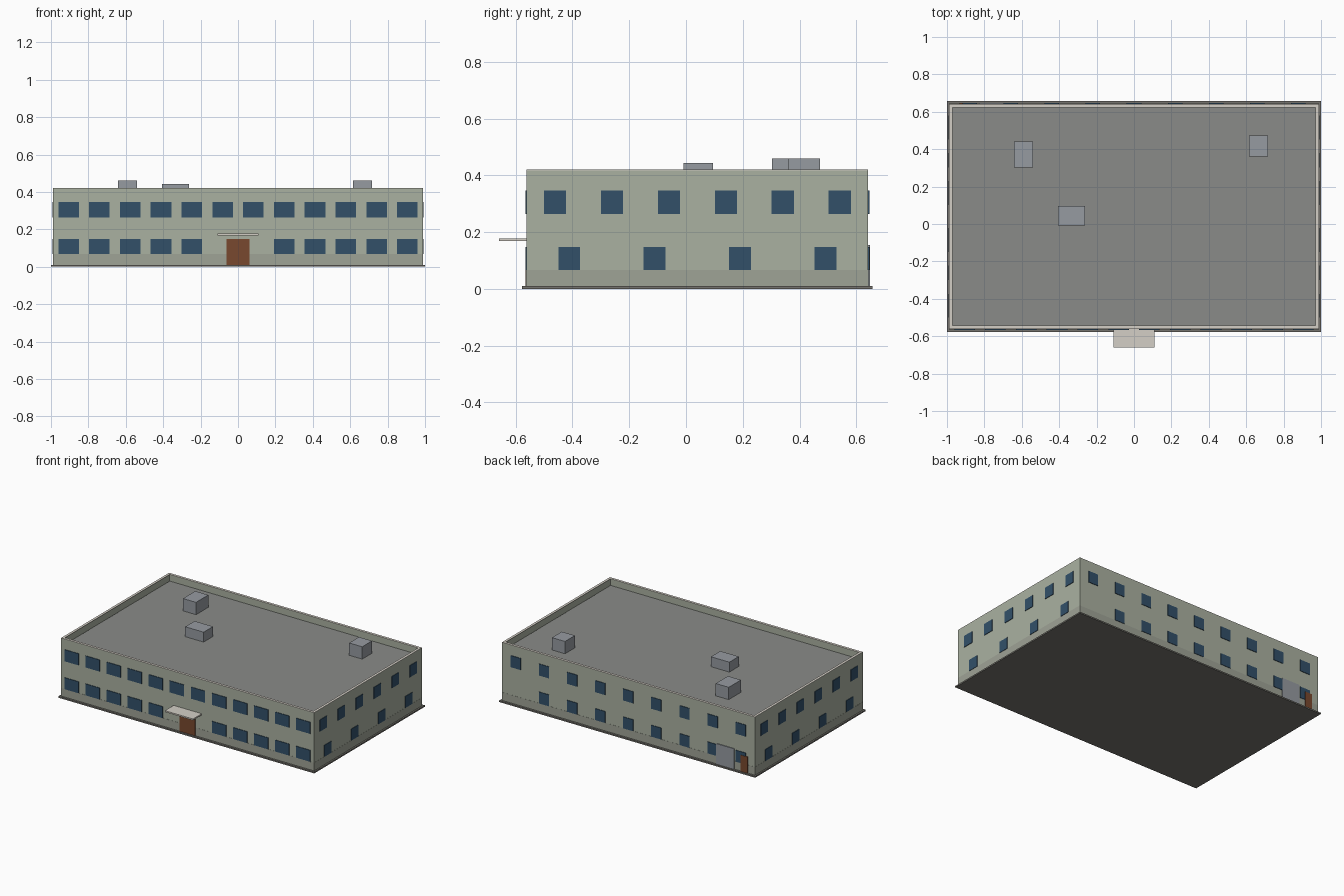
import bpy, bmesh
from mathutils import Matrix, Vector

if "Cube" in bpy.data.objects:
    bpy.data.objects.remove(bpy.data.objects["Cube"])

CY = 0.04                  # centre of the building in y
HX, HY = 0.988, 0.602      # half size of the walls
TOP, DECK, T = 0.42, 0.373, 0.018
EPS = 0.002                # how far openings stand proud


def material(name, rgb):
    m = bpy.data.materials.new(name)
    lin = [((c / 255 + 0.055) / 1.055) ** 2.4 for c in rgb]
    m.diffuse_color = (*lin, 1)
    m.use_nodes = True
    m.node_tree.nodes["Principled BSDF"].inputs["Base Color"].default_value = m.diffuse_color
    return m


WALL = material("wall_paint", (170, 177, 161))
PLINTH = material("plinth_paint", (159, 163, 150))
GLASS = material("window_glass", (50, 80, 105))
WOOD = material("door_brown", (120, 72, 46))
STONE = material("pale_stone", (212, 207, 198))
FELT = material("roof_felt", (138, 139, 136))
METAL = material("metal_grey", (150, 155, 161))
BASE = material("base_concrete", (118, 116, 110))


def add_box(bm, x0, x1, y0, y1, z0, z1):
    mid = Vector(((x0 + x1) / 2, (y0 + y1) / 2, (z0 + z1) / 2))
    size = Matrix.Diagonal((x1 - x0, y1 - y0, z1 - z0, 1))
    return bmesh.ops.create_cube(bm, size=1, matrix=Matrix.Translation(mid) @ size)


def finish(name, bm, mat):
    me = bpy.data.meshes.new(name)
    bm.to_mesh(me)
    bm.free()
    me.materials.append(mat)
    ob = bpy.data.objects.new(name, me)
    bpy.context.collection.objects.link(ob)
    return ob


def boxes(name, mat, *extents):
    bm = bmesh.new()
    for e in extents:
        add_box(bm, *e)
    return finish(name, bm, mat)


def panel(side, c, w, z0, z1):
    """Extents of a thin panel on a wall, centred at c along that wall."""
    a, b = c - w / 2, c + w / 2
    d = 2 * EPS
    if side == "front":
        return (a, b, CY - HY - d, CY - HY + d, z0, z1)
    if side == "back":
        return (a, b, CY + HY - d, CY + HY + d, z0, z1)
    s = HX if side == "right" else -HX
    return (s - d, s + d, CY + a, CY + b, z0, z1)


def window_row(side, count, w, z0, z1, skip=()):
    half = HX if side in ("front", "back") else HY
    pitch = 2 * half / count
    return [panel(side, -half + pitch * (i + 0.5), w, z0, z1)
            for i in range(count) if i not in skip]


# base slab and plinth band
boxes("base_slab", BASE, (-1, 1, CY - 0.617, CY + 0.617, 0, 0.01))
boxes("plinth", PLINTH, (-HX - 0.001, HX + 0.001, CY - HY - 0.001, CY + HY + 0.001, 0.008, 0.067))

# walls with the roof recessed behind a parapet
bm = bmesh.new()
add_box(bm, -HX, HX, CY - HY, CY + HY, 0.008, TOP - 0.003)
bm.faces.ensure_lookup_table()
top = max(bm.faces, key=lambda f: f.calc_center_median().z)
bmesh.ops.inset_region(bm, faces=[top], thickness=T)
out = bmesh.ops.extrude_discrete_faces(bm, faces=[top])
bmesh.ops.translate(bm, verts=out["faces"][0].verts, vec=(0, 0, DECK - 0.004 - TOP))
finish("walls", bm, WALL)

# roof deck and parapet coping
boxes("roof_deck", FELT, (-HX + T, HX - T, CY - HY + T, CY + HY - T, DECK - 0.008, DECK))
Y0, Y1 = CY - HY, CY + HY
boxes("parapet_coping", STONE,
      (-HX, HX, Y0, Y0 + T, TOP - 0.003, TOP),
      (-HX, HX, Y1 - T, Y1, TOP - 0.003, TOP),
      (-HX, -HX + T, Y0 + T, Y1 - T, TOP - 0.003, TOP),
      (HX - T, HX, Y0 + T, Y1 - T, TOP - 0.003, TOP))

# windows
LOW, HIGH = (0.067, 0.148), (0.264, 0.346)
boxes("front_windows", GLASS, *window_row("front", 12, 0.11, *HIGH),
      *window_row("front", 12, 0.11, *LOW, skip=(5, 6)))
boxes("back_windows", GLASS, *window_row("back", 9, 0.078, *HIGH),
      *window_row("back", 9, 0.078, *LOW, skip=(8,)))
for side in ("left", "right"):
    boxes(side + "_windows", GLASS, *window_row(side, 6, 0.078, *HIGH),
          *window_row(side, 4, 0.077, *LOW))

# front entrance
boxes("front_door", WOOD, panel("front", 0, 0.124, 0.01, 0.148))
boxes("entrance_canopy", STONE, (-0.11, 0.11, -0.659, Y0 + 0.002, 0.168, 0.178))

# back service doors, slightly in front of the windows they overlap
for name, mat, x, w, z in (("roller_door", METAL, -0.76, 0.14, 0.155),
                           ("back_door", WOOD, -0.906, 0.054, 0.125)):
    door = boxes(name, mat, panel("back", x, w, 0.01, z))
    door.location.y = 0.002

# rooftop units
boxes("roof_unit_left", METAL, (-0.642, -0.54, 0.303, 0.44, DECK, 0.46))
boxes("roof_unit_middle", METAL, (-0.406, -0.262, -0.009, 0.096, DECK, 0.443))
boxes("roof_unit_right", METAL, (0.615, 0.717, 0.362, 0.472, DECK, 0.46))
